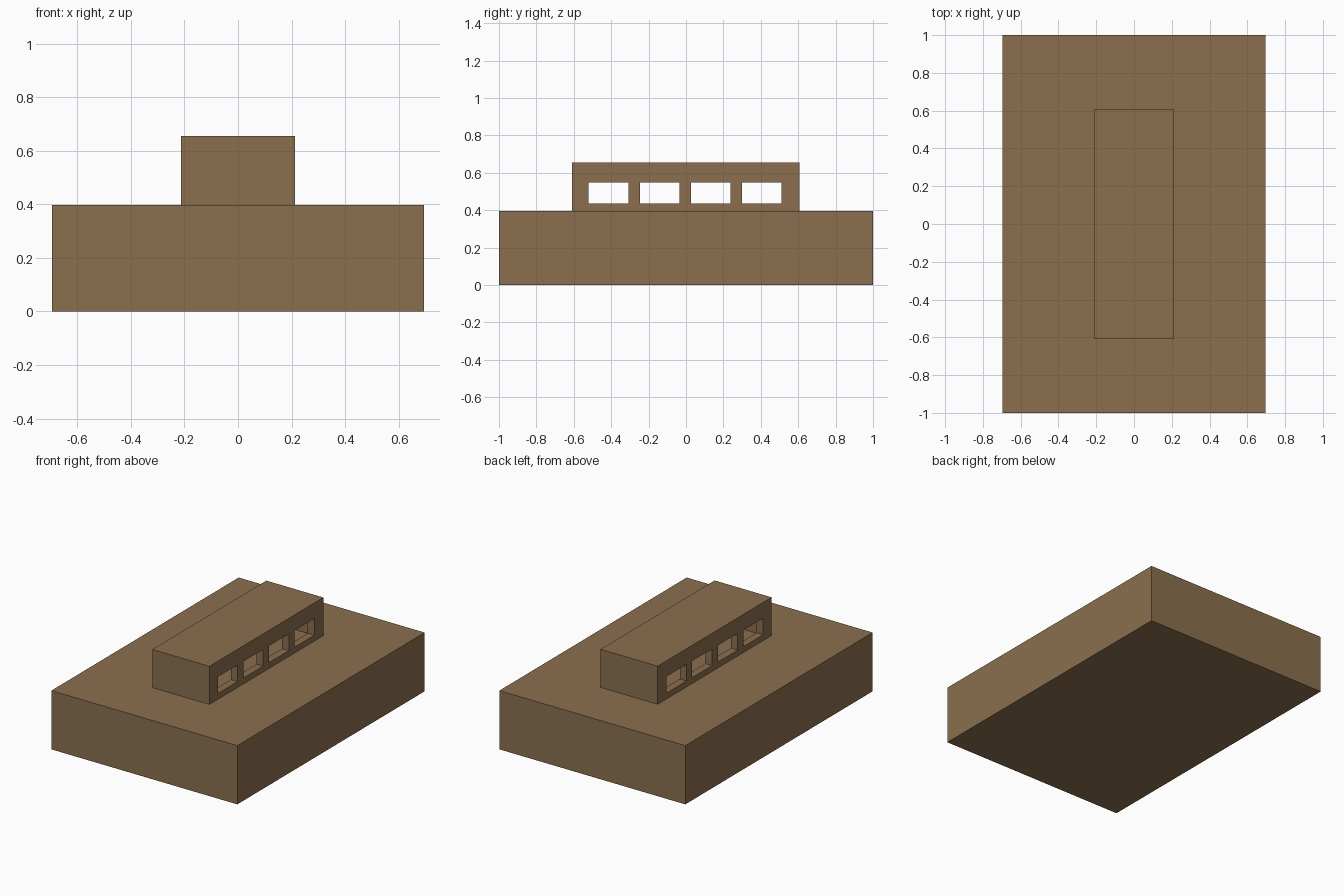
import bpy, bmesh
from mathutils import Matrix, Vector

if "Cube" in bpy.data.objects:
    bpy.data.objects.remove(bpy.data.objects["Cube"])

brown = bpy.data.materials.new("brown")
brown.diffuse_color = (0.258, 0.159, 0.077, 1.0)
brown.use_nodes = True
brown.node_tree.nodes["Principled BSDF"].inputs["Base Color"].default_value = brown.diffuse_color


def boxes(name, bounds):
    """One object made of axis-aligned boxes given as (low corner, high corner)."""
    bm = bmesh.new()
    for lo, hi in bounds:
        lo, hi = Vector(lo), Vector(hi)
        size = hi - lo
        mat = Matrix.Translation((lo + hi) / 2) @ Matrix.Diagonal((*size, 1))
        bmesh.ops.create_cube(bm, size=1, matrix=mat)
    mesh = bpy.data.meshes.new(name)
    bm.to_mesh(mesh)
    bm.free()
    mesh.materials.append(brown)
    obj = bpy.data.objects.new(name, mesh)
    bpy.context.collection.objects.link(obj)
    return obj


def cut(target, cutter):
    mod = target.modifiers.new(cutter.name, 'BOOLEAN')
    mod.operation = 'DIFFERENCE'
    mod.solver = 'EXACT'
    mod.object = cutter
    cutter.hide_render = True
    cutter.hide_set(True)


# Main block
boxes("main_building", [((-0.695, -1, 0), (0.695, 1, 0.397))])

# Raised roof storey, hollow with a row of windows on both long sides
storey = boxes("roof_storey", [((-0.213, -0.61, 0.397), (0.213, 0.607, 0.655))])
wall = 0.05
cavity = boxes("cavity_cutter", [((-0.213 + wall, -0.61 + wall, 0.41),
                                  (0.213 - wall, 0.607 - wall, 0.655 - wall))])
windows = boxes("window_cutter", [((-0.3, -0.52 + i * 0.273, 0.437),
                                   (0.3, -0.308 + i * 0.273, 0.549))
                                  for i in range(4)])
cut(storey, cavity)
cut(storey, windows)
